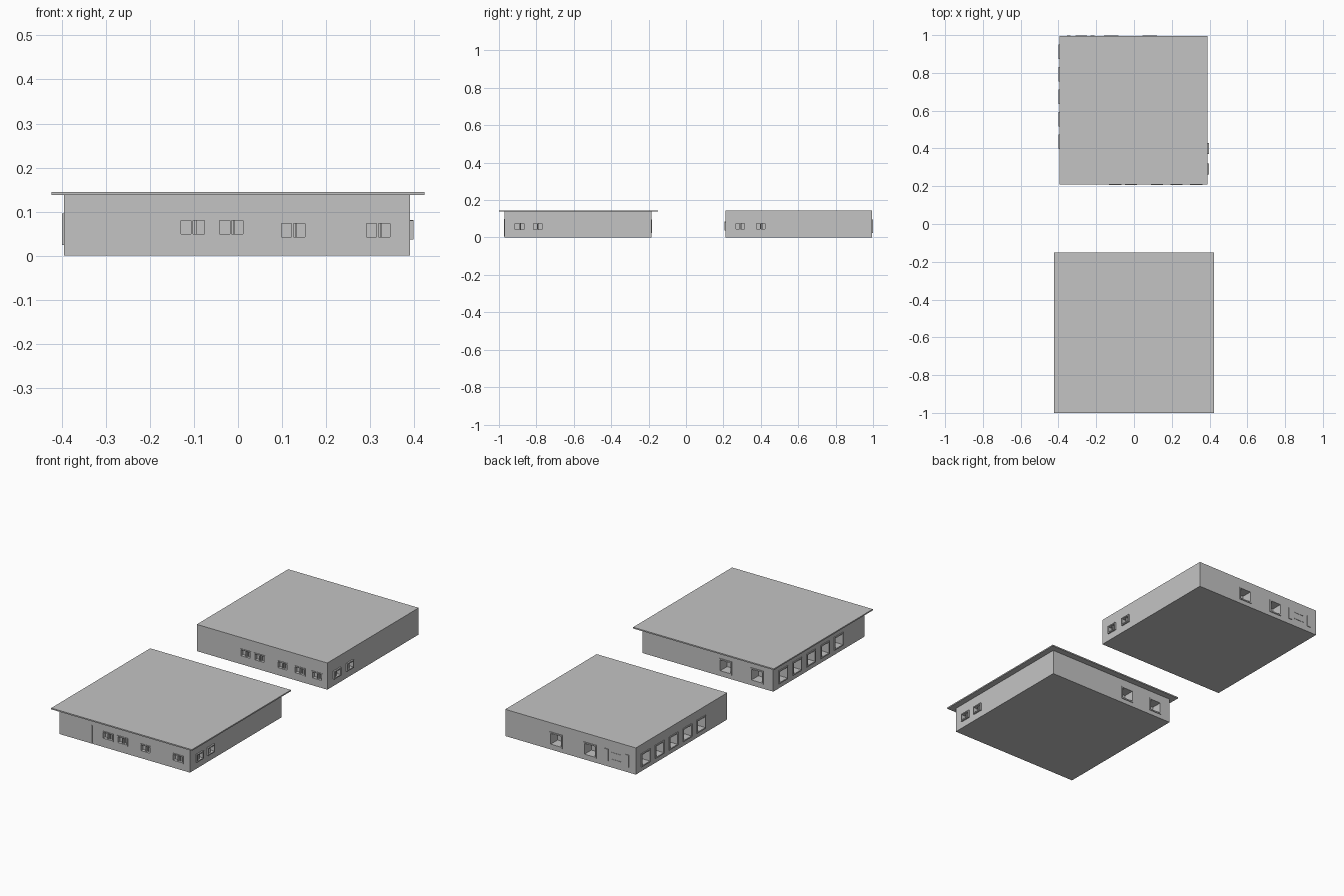
import bpy
import bmesh
from mathutils import Vector, Matrix

cube = bpy.data.objects.get("Cube")
if cube:
    bpy.data.objects.remove(cube)

grey = bpy.data.materials.new("plain_grey")
grey.use_nodes = True
GREY = (0.55, 0.55, 0.55, 1)
grey.diffuse_color = GREY
grey.node_tree.nodes["Principled BSDF"].inputs["Base Color"].default_value = GREY


def add_box(bm, lo, hi):
    lo, hi = Vector(lo), Vector(hi)
    size = hi - lo
    size = Vector([abs(v) for v in size])
    bmesh.ops.create_cube(bm, size=1, matrix=Matrix.Translation((lo + hi) / 2) @ Matrix.Diagonal(size).to_4x4())


def make(name, bm):
    mesh = bpy.data.meshes.new(name)
    bm.to_mesh(mesh)
    bm.free()
    mesh.materials.append(grey)
    ob = bpy.data.objects.new(name, mesh)
    bpy.context.scene.collection.objects.link(ob)
    return ob


X0, X1, SIDE = -0.395, 0.39, 0.785


def wall_box(bm, side, y0, u0, u1, z0, z1, d0, d1):
    """Box on a wall: u runs along it, d is the distance outwards."""
    y1 = y0 + SIDE
    if side in ("front", "back"):
        base, s = (y0, -1) if side == "front" else (y1, 1)
        add_box(bm, (u0, base + s * d0, z0), (u1, base + s * d1, z1))
    else:
        base, s = (X0, -1) if side == "left_wall" else (X1, 1)
        add_box(bm, (base + s * d0, u0, z0), (base + s * d1, u1, z1))


def window(frames, holes, y0, side, u, z, w, h, rim, out, deep, sliding):
    a, b, lo, hi = u - w / 2, u + w / 2, z - h / 2, z + h / 2
    # Four-sided rim around a pocket in the wall
    for p in ((a, b, lo, lo + rim), (a, b, hi - rim, hi),
              (a, a + rim, lo + rim, hi - rim), (b - rim, b, lo + rim, hi - rim)):
        wall_box(frames, side, y0, *p, -0.002, out)
    wall_box(holes, side, y0, a + rim, b - rim, lo + rim, hi - rim, -deep, 0.02)
    if sliding:
        # Overlapping sash bars
        for c, d in ((u - w * 0.02, 0), (u + w * 0.1, -0.006)):
            wall_box(frames, side, y0, c - 0.002, c + 0.002, lo + rim, hi - rim, -deep, d)


def house(name, y0, height, small, large):
    frames, holes, body = bmesh.new(), bmesh.new(), bmesh.new()
    add_box(body, (X0, y0, 0), (X1, y0 + SIDE, height))
    for side, u, z in small:
        on_front = side == "front"
        window(frames, holes, y0, side, u, z, 0.065 if on_front else 0.058,
               0.043, 0.006, 0.003 if on_front else 0.008, 0.015, True)
    for side, u in large:
        window(frames, holes, y0, side, u, 0.06, 0.076, 0.072, 0.007, 0.004, 0.055, False)
    walls = make(name + "_walls", body)
    cutter = make(name + "_cutter", holes)
    cutter.hide_render = True
    mod = walls.modifiers.new("window_pockets", 'BOOLEAN')
    mod.object, mod.operation, mod.solver = cutter, 'DIFFERENCE', 'EXACT'
    bpy.context.view_layer.update()
    cut = bpy.data.meshes.new_from_object(walls.evaluated_get(bpy.context.evaluated_depsgraph_get()))
    walls.modifiers.clear()
    walls.data = cut
    bpy.data.objects.remove(cutter)
    make(name + "_window_frames", frames)


FRONT_Y, BACK_Y = -0.97, 0.21
house("front_building", FRONT_Y, 0.14,
      [("front", -0.103, 0.065), ("front", -0.015, 0.065), ("front", 0.125, 0.058),
       ("front", 0.318, 0.058), ("right_wall", -0.89, 0.058), ("right_wall", -0.793, 0.058)],
      [("back", -0.11), ("back", -0.298)] + [("left_wall", -0.27 - 0.119 * i) for i in range(5)])
house("back_building", BACK_Y, 0.145,
      [("front", -0.1, 0.063), ("front", -0.016, 0.063), ("front", 0.122, 0.058),
       ("front", 0.225, 0.058), ("front", 0.33, 0.058),
       ("right_wall", 0.29, 0.06), ("right_wall", 0.4, 0.06)],
      [("back", 0.083), ("back", -0.12)] + [("left_wall", 0.911 - 0.119 * i) for i in range(5)])

# Overhanging flat roof
roof = bmesh.new()
add_box(roof, (-0.423, -1, 0.138), (0.423, -0.15, 0.145))
make("roof_slab", roof)

# Narrow strip beside the front entrance
strip = bmesh.new()
wall_box(strip, "front", FRONT_Y, -0.2, -0.196, 0.005, 0.1, -0.002, 0.002)
make("entrance_strip", strip)

# Rear doorway posts and small rails
posts = bmesh.new()
for x in (-0.22, -0.345):
    wall_box(posts, "back", BACK_Y, x - 0.01, x + 0.01, 0.03, 0.095, -0.002, 0.004)
for z in (0.043, 0.08):
    wall_box(posts, "back", BACK_Y, -0.31, -0.25, z, z + 0.003, -0.002, 0.002)
make("rear_door_trim", posts)
